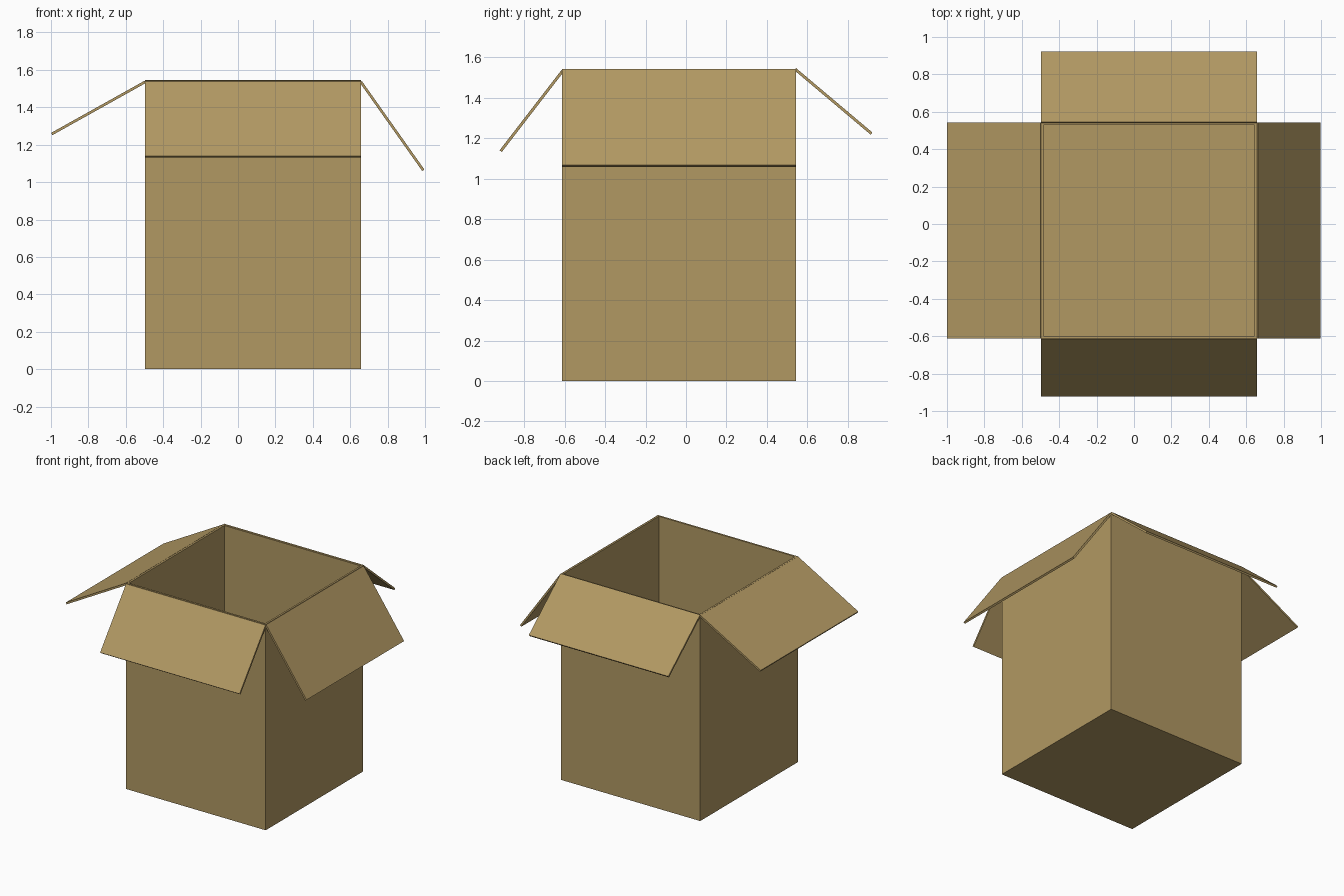
import bpy, bmesh
from mathutils import Vector

if "Cube" in bpy.data.objects:
    bpy.data.objects.remove(bpy.data.objects["Cube"])

X0, X1, Y0, Y1, H, T = -0.498, 0.658, -0.612, 0.543, 1.542, 0.014

card = bpy.data.materials.new("cardboard")
card.diffuse_color = (0.44, 0.314, 0.123, 1)
card.use_nodes = True
card.node_tree.nodes["Principled BSDF"].inputs["Base Color"].default_value = card.diffuse_color


def add_object(name, bm):
    bmesh.ops.recalc_face_normals(bm, faces=bm.faces)
    mesh = bpy.data.meshes.new(name)
    bm.to_mesh(mesh)
    bm.free()
    mesh.materials.append(card)
    obj = bpy.data.objects.new(name, mesh)
    bpy.context.collection.objects.link(obj)
    return obj


# Open box body: a cube whose top is inset and pushed down to the floor
bm = bmesh.new()
bmesh.ops.create_cube(bm, size=1)
for v in bm.verts:
    v.co = ((X0 if v.co.x < 0 else X1), (Y0 if v.co.y < 0 else Y1),
            (0 if v.co.z < 0 else H))
bm.normal_update()
top = max(bm.faces, key=lambda f: f.calc_center_median().z)
bmesh.ops.inset_region(bm, faces=[top], thickness=T, use_even_offset=True)
ext = bmesh.ops.extrude_face_region(bm, geom=[top])
floor_verts = [g for g in ext["geom"] if isinstance(g, bmesh.types.BMVert)]
bmesh.ops.translate(bm, verts=floor_verts, vec=(0, 0, T - H))
if top.is_valid:
    bmesh.ops.delete(bm, geom=[top], context='FACES_ONLY')
add_object("box_body", bm)


# Flaps: thin slabs running from the rim (hinge) down to the tip
def flap(name, axis, hinge, tip, lo, hi):
    a, b = Vector(hinge), Vector(tip)
    d = (b - a).normalized()
    n = Vector((-d.y, d.x)) * T / 2
    profile = [a + n, b + n, b - n, a - n]
    bm = bmesh.new()
    verts = []
    for s in (lo, hi):
        for p in profile:
            co = (p.x, s, p.y) if axis == 'x' else (s, p.x, p.y)
            verts.append(bm.verts.new(co))
    bm.faces.new(verts[:4])
    bm.faces.new(verts[4:])
    for i in range(4):
        j = (i + 1) % 4
        bm.faces.new((verts[i], verts[j], verts[4 + j], verts[4 + i]))
    add_object(name, bm)


flap("left_flap", 'x', (-0.496, 1.536), (-0.996, 1.257), Y0, Y1)
flap("right_flap", 'x', (0.656, 1.537), (0.991, 1.063), Y0, Y1)
flap("front_flap", 'y', (-0.609, 1.534), (-0.916, 1.136), X0, X1)
flap("back_flap", 'y', (0.540, 1.541), (0.917, 1.223), X0, X1)
